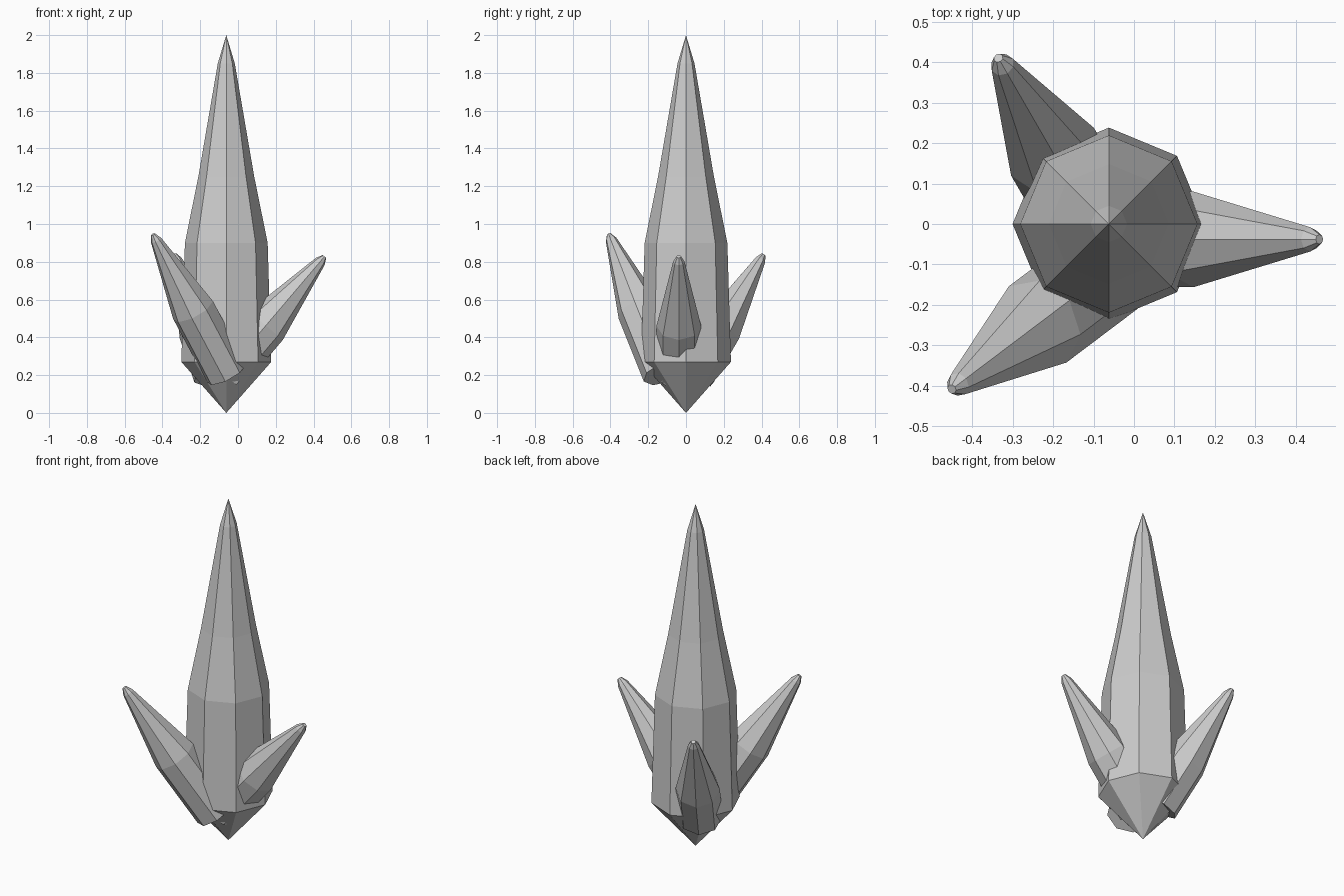
import bpy, bmesh
from math import sin, cos, pi
from mathutils import Vector

if "Cube" in bpy.data.objects:
    bpy.data.objects.remove(bpy.data.objects["Cube"])

SIDES = 8


def crystal(name, origin, axis, profile):
    """Faceted lathe: profile is (distance along axis, radius); radius 0 gives a point."""
    origin, d = Vector(origin), Vector(axis).normalized()
    u = Vector((0, 0, 1)).cross(d)
    u = u.normalized() if u.length > 1e-4 else Vector((1, 0, 0))
    v = d.cross(u)
    bm = bmesh.new()
    rings = []
    for t, r in profile:
        c = origin + d * t
        if r == 0:
            rings.append([bm.verts.new(c)])
        else:
            rings.append([bm.verts.new(c + r * (u * cos(2 * pi * i / SIDES) + v * sin(2 * pi * i / SIDES)))
                          for i in range(SIDES)])
    for a, b in zip(rings, rings[1:]):
        for i in range(SIDES):
            j = (i + 1) % SIDES
            if len(a) == 1:
                bm.faces.new((a[0], b[j], b[i]))
            elif len(b) == 1:
                bm.faces.new((a[i], a[j], b[0]))
            else:
                bm.faces.new((a[i], a[j], b[j], b[i]))
    for end in (rings[0], rings[-1]):
        if len(end) > 1:
            bm.faces.new(end)
    bmesh.ops.recalc_face_normals(bm, faces=bm.faces)
    me = bpy.data.meshes.new(name)
    bm.to_mesh(me)
    bm.free()
    ob = bpy.data.objects.new(name, me)
    bpy.context.collection.objects.link(ob)
    return ob


# Tall central crystal, pointed at both ends
main = crystal("main_crystal", (-0.062, 0, 0), (0, 0, 1),
               [(0, 0), (0.27, 0.238), (0.9, 0.219), (1.25, 0.148), (1.85, 0.045), (2.0, 0)])

# Three leaning side crystals: tip position, axis direction, length
shards = [
    ("right_shard", (0.458, -0.038, 0.828), (0.85, 0, 1), 0.82),
    ("front_left_shard", (-0.45, -0.408, 0.945), (-0.53, -0.40, 1), 0.88),
    ("back_left_shard", (-0.335, 0.41, 0.838), (-0.335, 0.58, 1), 0.76),
]
for name, tip, axis, length in shards:
    base = Vector(tip) - Vector(axis).normalized() * length
    crystal(name, base, axis,
            [(0, 0.118), (length - 0.48, 0.118), (length - 0.035, 0.03), (length, 0.012)])
